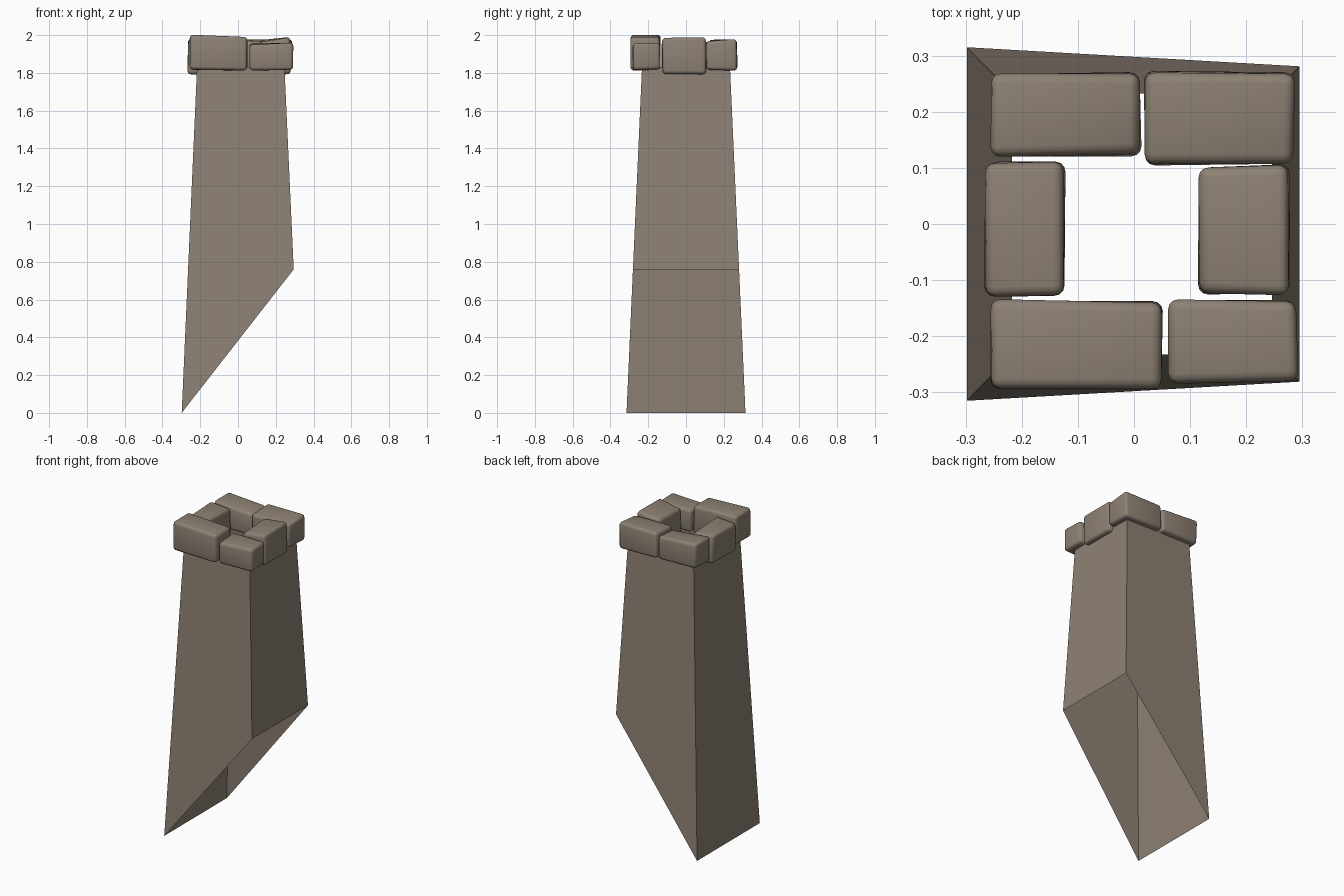
import bpy, bmesh, random
from mathutils import Vector

if "Cube" in bpy.data.objects:
    bpy.data.objects.remove(bpy.data.objects["Cube"])

random.seed(4)
stone = bpy.data.materials.new("grey brown stone")
stone.diffuse_color = (0.27, 0.22, 0.175, 1)
stone.use_nodes = True
stone.node_tree.nodes["Principled BSDF"].inputs["Base Color"].default_value = stone.diffuse_color


def add_object(name, bm):
    mesh = bpy.data.meshes.new(name)
    bm.to_mesh(mesh)
    bm.free()
    mesh.materials.append(stone)
    obj = bpy.data.objects.new(name, mesh)
    bpy.context.collection.objects.link(obj)
    return obj


# Tapered shaft: open tube whose lower end is cut along the roof slope
def shaft():
    bm = bmesh.new()
    bottom = [(-.298, -.315, 0), (.295, -.281, .76), (.295, .281, .76), (-.298, .315, 0)]
    top = [(-.217, -.233, 1.83), (.246, -.233, 1.83), (.246, .233, 1.83), (-.217, .233, 1.83)]
    low = [bm.verts.new(p) for p in bottom]
    high = [bm.verts.new(p) for p in top]
    for i in range(4):
        j = (i + 1) % 4
        bm.faces.new((low[i], low[j], high[j], high[i]))
    add_object("chimney_shaft", bm)


# Worn capstone: box with slightly moved corners and rounded edges
def capstone(name, x, y, z, drop=(0, 0, 0, 0)):
    bm = bmesh.new()
    bmesh.ops.create_cube(bm, size=1)
    for v in bm.verts:
        right, back, up = (c > 0 for c in v.co)
        wear = Vector([-(1 if c > 0 else -1) * random.uniform(0, .008) for c in v.co])
        v.co = Vector((x[right], y[back], z[up])) + wear
        if up:
            v.co.z -= drop[right + 2 * back]
    bmesh.ops.bevel(bm, geom=bm.edges[:], offset=.018, segments=3,
                    profile=.5, affect='EDGES', clamp_overlap=True)
    bmesh.ops.recalc_face_normals(bm, faces=bm.faces[:])
    obj = add_object(name, bm)
    bpy.ops.object.select_all(action='DESELECT')
    obj.select_set(True)
    bpy.context.view_layer.objects.active = obj
    bpy.ops.object.shade_smooth_by_angle(angle=.7)


shaft()
# Ring of six capstones; drop lowers the top corners (front left, front right, back left, back right)
capstone("capstone_back_left", (-.257, .016), (.119, .273), (1.815, 1.98), (0, .02, 0, .01))
capstone("capstone_back_right", (.013, .290), (.103, .274), (1.81, 1.98), (.01, .01, 0, 0))
capstone("capstone_left", (-.268, -.121), (-.134, .113), (1.79, 1.98), (.01, 0, 0, .015))
capstone("capstone_right", (.112, .282), (-.130, .108), (1.79, 1.99), (.02, 0, .01, 0))
capstone("capstone_front_left", (-.257, .053), (-.296, -.133), (1.812, 2.003), (0, .005, 0, .01))
capstone("capstone_front_right", (.058, .294), (-.287, -.132), (1.813, 1.965), (.01, 0, .005, 0))
